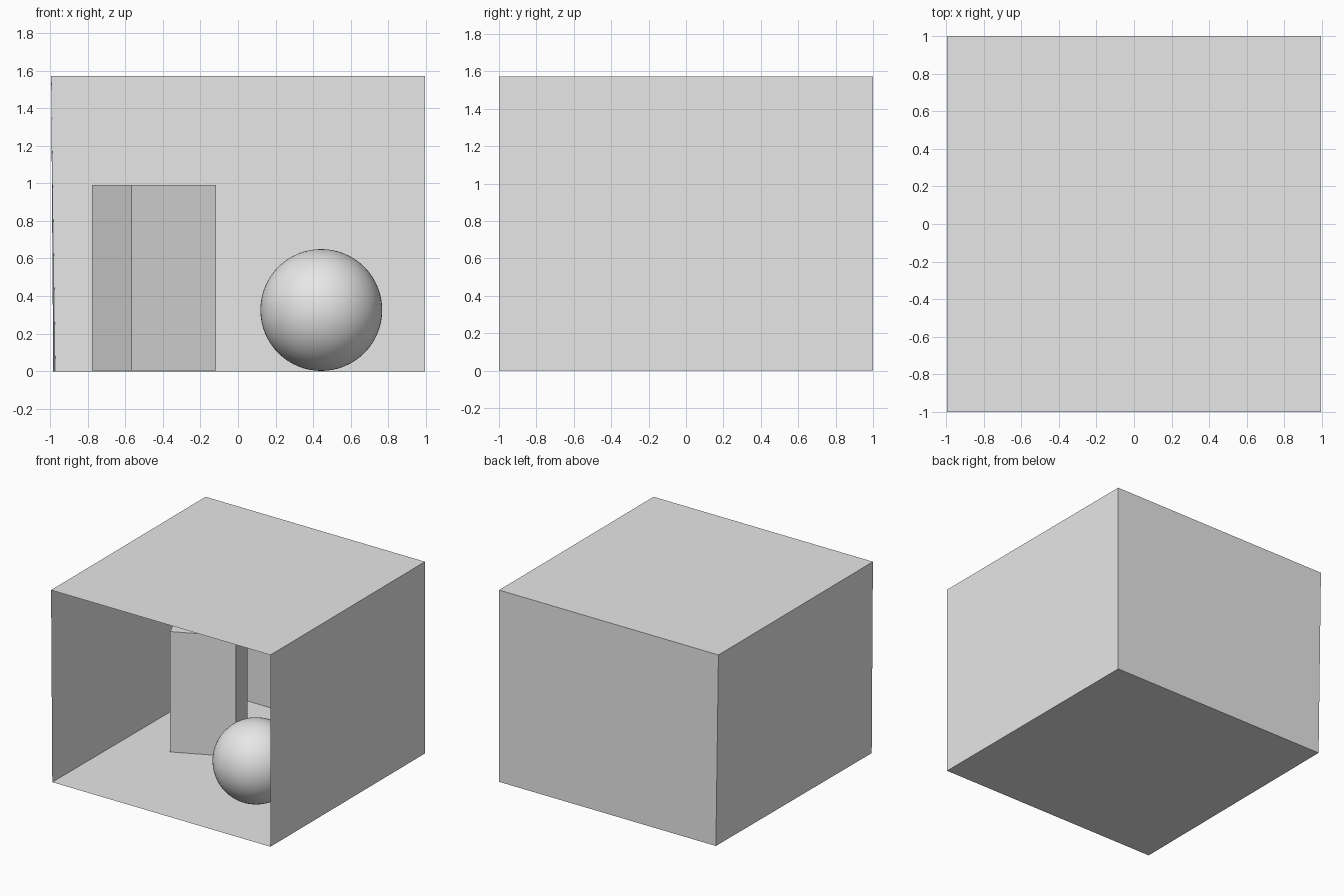
import bpy
import math

cube = bpy.data.objects.get("Cube")
if cube:
    bpy.data.objects.remove(cube, do_unlink=True)

grey = bpy.data.materials.new("light grey")
grey.use_nodes = True
COLOUR = (0.8, 0.8, 0.8, 1)
grey.diffuse_color = COLOUR
grey.node_tree.nodes["Principled BSDF"].inputs["Base Color"].default_value = COLOUR

W, D, H = 0.994, 1.0, 1.571   # half width, half depth, height of the room


def panel(name, corners):
    """Single flat sheet, wound so that it faces into the room."""
    mesh = bpy.data.meshes.new(name)
    mesh.from_pydata(corners, [], [tuple(range(len(corners)))])
    mesh.materials.append(grey)
    obj = bpy.data.objects.new(name, mesh)
    bpy.context.collection.objects.link(obj)
    return obj


# Room corners; the floor is a little narrower along the right wall
floor_fr, floor_br = (-W + 0.011, -D, 0), (-W + 0.023, D, 0)
floor_fl, floor_bl = (W, -D, 0), (W, D, 0)
top_fr, top_br = (-W, -D, H), (-W, D, H)
top_fl, top_bl = (W, -D, H), (W, D, H)

# Open-fronted room
panel("floor", [floor_fr, floor_fl, floor_bl, floor_br])
panel("ceiling", [top_fr, top_br, top_bl, top_fl])
panel("back_wall", [floor_br, floor_bl, top_bl, top_br])
panel("left_wall", [floor_fl, top_fl, top_bl, floor_bl])
panel("right_wall", [floor_fr, floor_br, top_br, top_fr])

# Tall turned block
SIDE, LOW, HIGH = 0.496, 0.004, 0.99
bpy.ops.mesh.primitive_cube_add(size=1, location=(-0.446, 0.26, (LOW + HIGH) / 2),
                                rotation=(0, 0, math.radians(25)))
block = bpy.context.object
block.name = "tall_block"
block.scale = (SIDE, SIDE, HIGH - LOW)
block.data.materials.append(grey)

# Ball resting on the floor
bpy.ops.mesh.primitive_uv_sphere_add(segments=64, ring_count=32, radius=0.324,
                                     location=(0.443, -0.398, 0.326))
ball = bpy.context.object
ball.name = "ball"
ball.data.materials.append(grey)
bpy.ops.object.shade_smooth()
